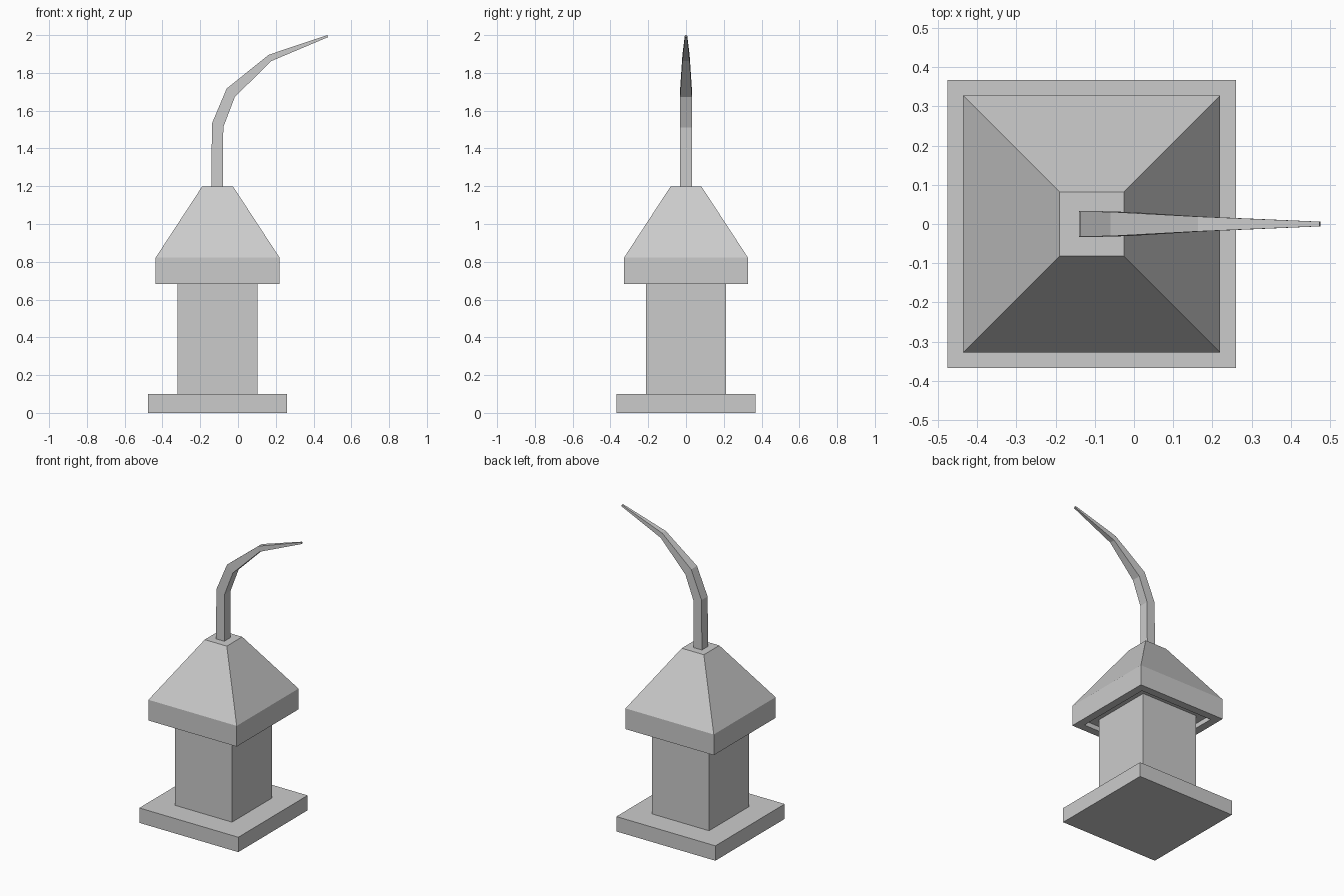
import bpy, bmesh

if "Cube" in bpy.data.objects:
    bpy.data.objects.remove(bpy.data.objects["Cube"])

CX = -0.108  # axis of the square tower


def loft(name, rings, cap_start=True, cap_end=True):
    """Skin a series of four-point rings into one flat-shaded mesh."""
    bm = bmesh.new()
    loops = [[bm.verts.new(p) for p in ring] for ring in rings]
    for a, b in zip(loops, loops[1:]):
        for i in range(4):
            j = (i + 1) % 4
            bm.faces.new((a[i], a[j], b[j], b[i]))
    if cap_start:
        bm.faces.new(loops[0][::-1])
    if cap_end:
        bm.faces.new(loops[-1])
    bmesh.ops.recalc_face_normals(bm, faces=bm.faces)
    mesh = bpy.data.meshes.new(name)
    bm.to_mesh(mesh)
    bm.free()
    obj = bpy.data.objects.new(name, mesh)
    bpy.context.collection.objects.link(obj)
    return obj


def square(half, z):
    return [(CX + sx * half, sy * half, z)
            for sx, sy in ((-1, -1), (1, -1), (1, 1), (-1, 1))]


# Base slab and square column
loft("base", [square(0.368, 0), square(0.368, 0.1)])
loft("column", [square(0.212, 0.1), square(0.212, 0.715)])

# Roof: shallow recess underneath, eave band, sloped sides, small flat top
roof_profile = [(0.212, 0.715), (0.275, 0.715), (0.275, 0.683),
                (0.328, 0.683), (0.328, 0.822), (0.082, 1.198)]
loft("roof", [square(h, z) for h, z in roof_profile], cap_start=False)

# Curved spike: outer x, z, inner x, z, half width
spike_sections = [
    (-0.141, 1.195, -0.079, 1.195, 0.033),
    (-0.138, 1.532, -0.078, 1.512, 0.032),
    (-0.060, 1.717, -0.017, 1.672, 0.031),
    (0.163, 1.896, 0.175, 1.862, 0.019),
    (0.473, 2.000, 0.476, 1.989, 0.006),
]
loft("spike", [[(ox, -w, oz), (ix, -w, iz), (ix, w, iz), (ox, w, oz)]
               for ox, oz, ix, iz, w in spike_sections])
